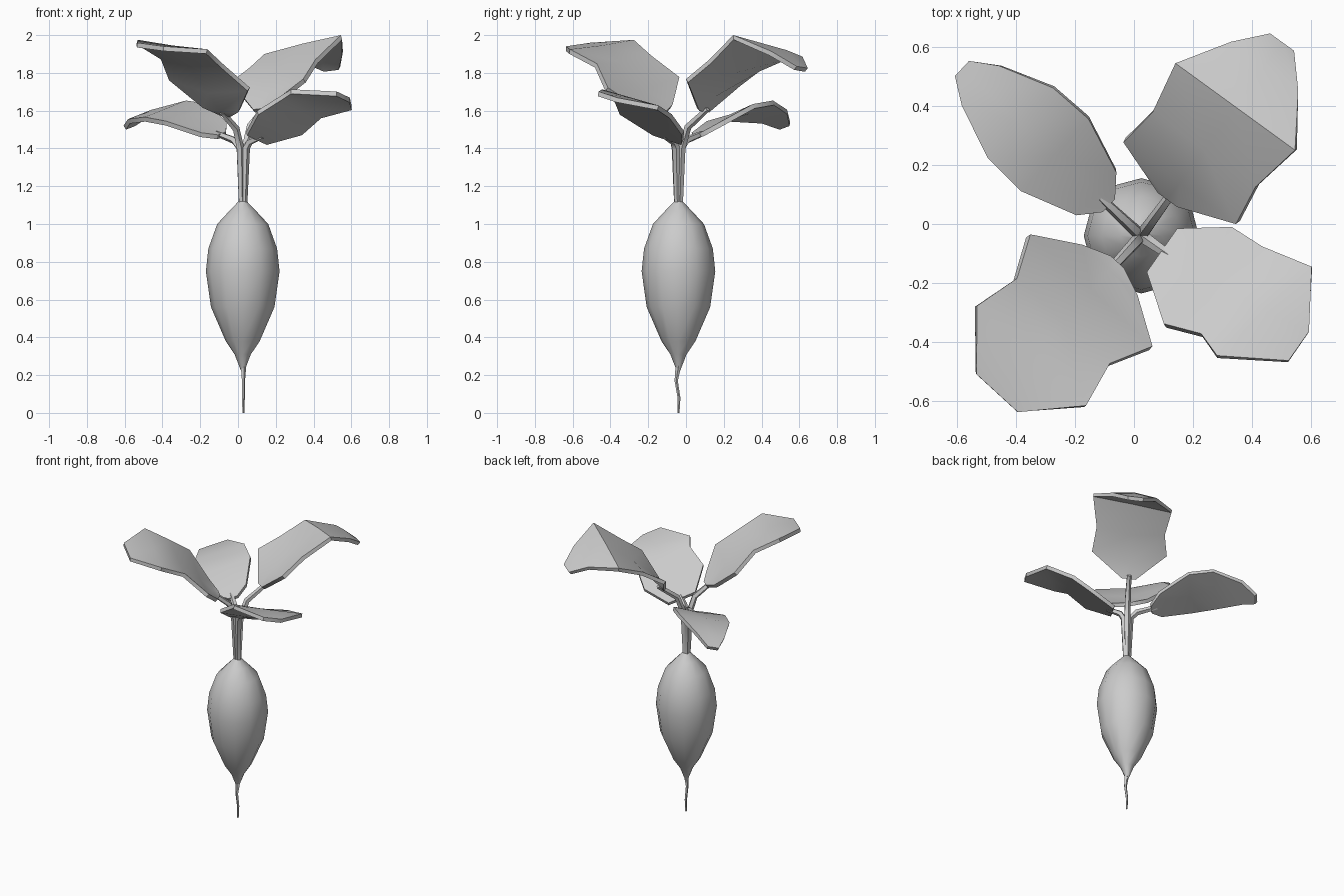
import bpy, bmesh
from math import sin, cos, pi, radians
from mathutils import Vector

cube = bpy.data.objects.get("Cube")
if cube:
    bpy.data.objects.remove(cube, do_unlink=True)

AXIS = Vector((0.025, -0.04, 0))
UP = Vector((0, 0, 1))

grey = bpy.data.materials.new("light_grey")
grey.use_nodes = True
colour = (0.6, 0.6, 0.6, 1)
grey.diffuse_color = colour
grey.node_tree.nodes["Principled BSDF"].inputs["Base Color"].default_value = colour


def finish(name, bm, thickness=0, angle=40):
    """Turn a bmesh into a shaded object, optionally thickened."""
    bmesh.ops.recalc_face_normals(bm, faces=bm.faces)
    mesh = bpy.data.meshes.new(name)
    bm.to_mesh(mesh)
    bm.free()
    mesh.materials.append(grey)
    obj = bpy.data.objects.new(name, mesh)
    bpy.context.collection.objects.link(obj)
    bpy.ops.object.select_all(action='DESELECT')
    obj.select_set(True)
    bpy.context.view_layer.objects.active = obj
    if thickness:
        mod = obj.modifiers.new("thickness", 'SOLIDIFY')
        mod.thickness = thickness
        mod.offset = -1
        bpy.ops.object.modifier_apply(modifier="thickness")
    bpy.ops.object.shade_smooth_by_angle(angle=radians(angle))


def tube(name, path, radii, sides, follow=True):
    """Loft rings along a path; rings stay level unless they follow it."""
    bm = bmesh.new()
    rings = []
    for i, (p, r) in enumerate(zip(path, radii)):
        tangent = path[min(i + 1, len(path) - 1)] - path[max(i - 1, 0)]
        turn = UP.rotation_difference(tangent if follow else UP)
        ring = [Vector((cos(2 * pi * k / sides), sin(2 * pi * k / sides), 0)) * r
                for k in range(sides)]
        rings.append([bm.verts.new(p + turn @ v) for v in ring])
    for a, b in zip(rings, rings[1:]):
        for k in range(sides):
            n = (k + 1) % sides
            bm.faces.new((a[k], a[n], b[n], b[k]))
    bm.faces.new(rings[0])
    bm.faces.new(rings[-1])
    finish(name, bm)


def leaf(name, degrees, roll, rows):
    """Blade from rows of (reach, height, half width, edge lift, twist, sway, skew), plus its stalk."""
    a = radians(degrees)
    forward = Vector((cos(a), sin(a), 0))
    right = forward.cross(UP)
    bm = bmesh.new()
    grid = []

    def add_row(reach, height, half, lift, twist=0, sway=0, skew=0):
        mid = AXIS + forward * reach + right * sway + UP * height
        across = right * half + forward * skew + UP * (roll + twist) * half
        grid.append([bm.verts.new(mid + across * s + UP * lift * abs(s)) for s in (1, 0, -1)])

    for row in rows:
        add_row(*row)
    for p, q in zip(grid, grid[1:]):
        for k in (0, 1):
            bm.faces.new((p[k], p[k + 1], q[k + 1], q[k]))
    finish(name + "_leaf", bm, 0.025)

    # Stalk rising from the crown and bending out to the blade
    reach, height = rows[0][:2]
    bend = 1.4 + (height - 1.4) * 0.55
    path = [AXIS + forward * f + UP * z for f, z in (
        (0.01, 1.1), (0.02, 1.4), (0.018 + reach * 0.3, bend), (reach + 0.04, height))]
    tube(name + "_stalk", path, (0.016, 0.022, 0.02, 0.016), 5)


# Swollen bulb with a pointed base
bulb = ((0.22, 0.008), (0.31, 0.043), (0.38, 0.09), (0.56, 0.168), (0.75, 0.195),
        (0.87, 0.182), (1.0, 0.135), (1.07, 0.07), (1.12, 0.022))
tube("bulb", [AXIS + UP * z for z, r in bulb], [r for z, r in bulb], 12, follow=False)

# Thin crooked root tip
root = ((0, 0), (0.003, 0.08), (-0.012, 0.17), (0, 0.25))
tube("root_tip", [AXIS + Vector((0.003, y, z)) for y, z in root],
     (0.006, 0.008, 0.009, 0.016), 5, follow=False)

# Four leaves
leaf("back_left", 54, 0.1, (
    (0.15, 1.61, 0.04, 0), (0.22, 1.69, 0.235, 0.07, -0.07), (0.36, 1.82, 0.215, 0.03),
    (0.54, 1.955, 0.25, -0.005, 0.1), (0.71, 1.92, 0.14, -0.02), (0.81, 1.83, 0.05, 0)))
leaf("back_right", 137, 0.27, (
    (0.15, 1.48, 0.03, 0), (0.208, 1.5, 0.099, 0.01), (0.4, 1.58, 0.167, 0.01),
    (0.56, 1.61, 0.162, 0), (0.745, 1.58, 0.092, 0), (0.83, 1.53, 0.035, 0)))
leaf("front_right", 227.5, 0.1, (
    (0.12, 1.59, 0.03, 0), (0.156, 1.61, 0.125, 0.01), (0.25, 1.71, 0.28, 0.04),
    (0.39, 1.85, 0.213, 0.02), (0.55, 1.945, 0.25, 0.005), (0.722, 1.95, 0.095, 0)))
leaf("front_left", -35, 0.27, (
    (0.085, 1.465, 0.09, 0), (0.233, 1.535, 0.2, 0.01), (0.355, 1.62, 0.18, 0.01, 0, -0.025),
    (0.487, 1.67, 0.215, 0, -0.07, -0.03, -0.045), (0.65, 1.685, 0.06, 0)))
